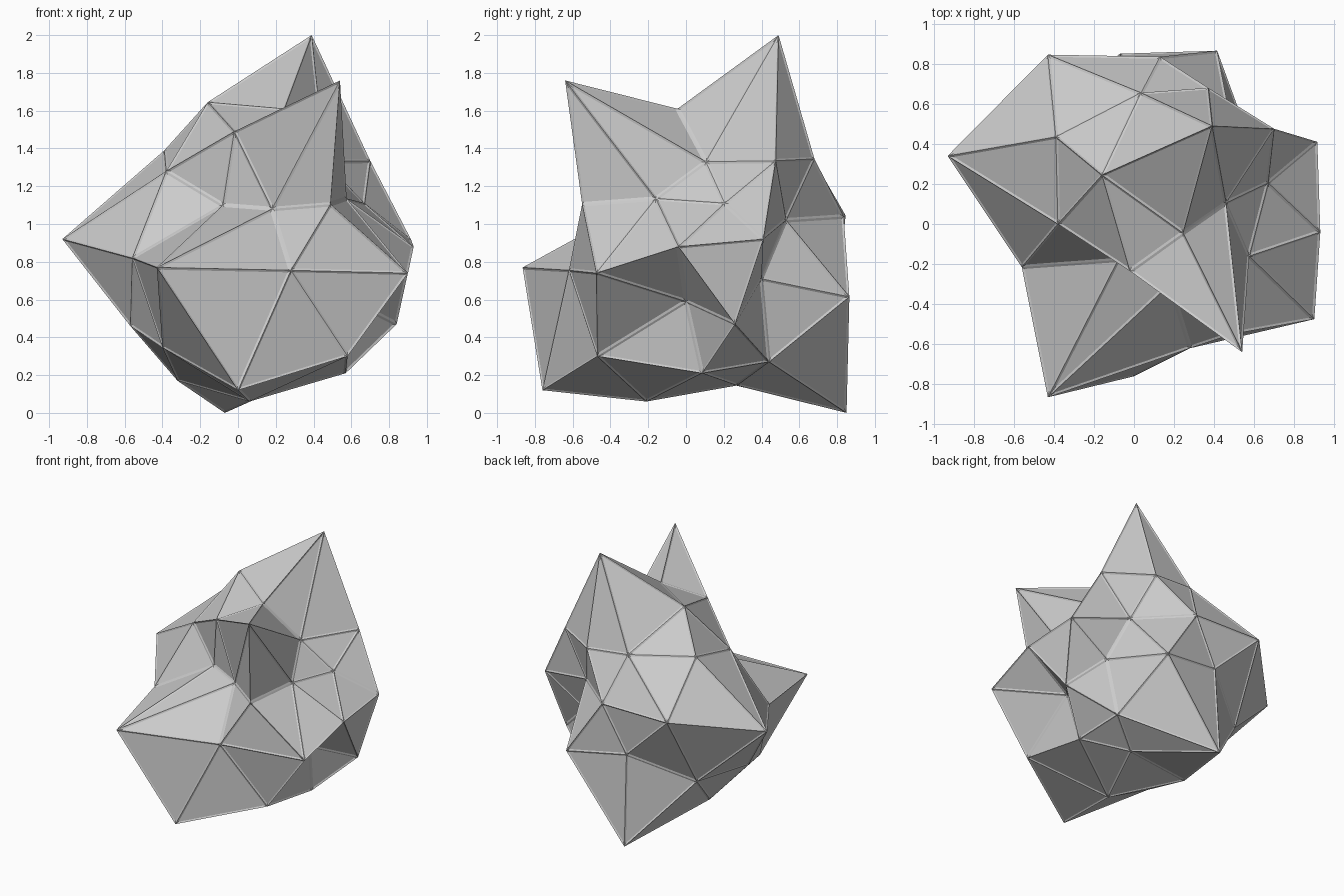
import bpy, bmesh, math

# Rings of a twice-divided icosphere, top to bottom, each counter-clockwise
# from +x: where the sculpted corner of every ring ends up.
rings = [
    [(.245, -.045, 1.61)],
    [(.46, .105, 1.33), (.39, .49, 2.0), (-.16, .245, 1.645), (-.02, -.235, 1.49), (.54, -.64, 1.76)],
    [(.70, .475, 1.335), (.035, .655, 1.375), (-.38, 0, 1.28), (.18, -.30, 1.08), (.575, -.16, 1.135)],
    [(.67, .205, 1.11), (.37, .68, 1.345), (-.39, .435, 1.39), (-.08, -.18, 1.10), (.49, -.55, 1.105)],
    [(.915, .41, .92), (.48, .53, 1.02), (.13, .835, 1.04), (-.43, .845, 1.045), (-.93, .34, .92),
     (-.56, -.215, .82), (-.43, -.865, .77), (.28, -.62, .755), (.90, -.475, .74), (.93, -.04, .88)],
    [(.585, .40, .71), (-.06, .81, .69), (-.57, .05, .46), (0, -.76, .12), (.61, 0, .59)],
    [(.84, .26, .47), (.415, .865, .615), (-.47, .537, .487), (-.40, -.33, .345), (.58, -.47, .30)],
    [(.52, .44, .27), (-.07, .85, 0), (-.32, .165, .17), (.06, -.21, .06), (.57, .085, .21)],
    [(.255, .27, .145)],
]

# Crystal rock body: icosphere pushed into a jagged shape
bm = bmesh.new()
bmesh.ops.create_icosphere(bm, subdivisions=2, radius=1)


def ring_order(v):
    azimuth = (math.degrees(math.atan2(v.co.y, v.co.x)) + 5) % 360
    return -round(v.co.z, 2), azimuth


corners = [p for ring in rings for p in ring]
for v, p in zip(sorted(bm.verts, key=ring_order), corners):
    v.co = p
bmesh.ops.recalc_face_normals(bm, faces=bm.faces)

# Narrow raised rim around every facet
bmesh.ops.inset_individual(bm, faces=bm.faces[:], thickness=.011, depth=-.006,
                           use_even_offset=True)

mesh = bpy.data.meshes.new("jagged_rock")
bm.to_mesh(mesh)
bm.free()
rock = bpy.data.objects.new("jagged_rock", mesh)
bpy.context.collection.objects.link(rock)
